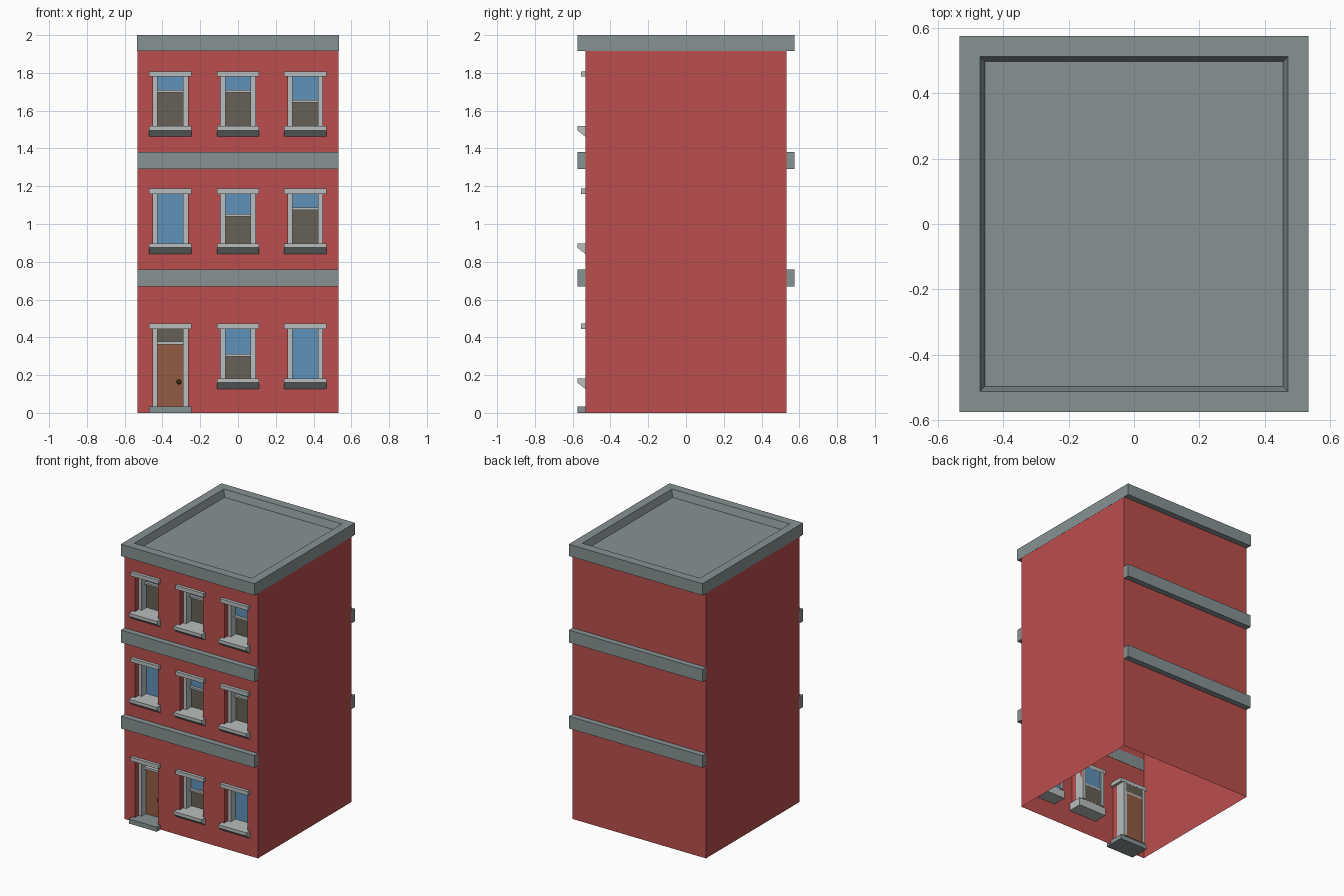
import bpy, bmesh, math
from mathutils import Matrix

if "Cube" in bpy.data.objects:
    bpy.data.objects.remove(bpy.data.objects["Cube"])


def material(name, rgb):
    m = bpy.data.materials.new(name)
    m.diffuse_color = (*rgb, 1)
    m.use_nodes = True
    m.node_tree.nodes["Principled BSDF"].inputs["Base Color"].default_value = m.diffuse_color
    return m


RED = material("red_brick", (0.50, 0.076, 0.076))
STONE = material("grey_stone", (0.242, 0.287, 0.292))
TRIM = material("light_trim", (0.485, 0.515, 0.515))
GLASS = material("blue_glass", (0.115, 0.287, 0.491))
DARK = material("dark_interior", (0.133, 0.120, 0.093))
DOOR = material("brown_door", (0.296, 0.107, 0.054))
KNOB = material("dark_knob", (0.061, 0.021, 0.010))

W = 0.533            # half width of the walls
BAND_Y = 0.575       # reach of bands, sills and cornice
BACK = -0.43         # inner end of the window recesses
TOP = 1.95           # walls end inside the cornice
HALF_OPEN, HALF_PANE, HALF_TRIM = 0.092, 0.067, 0.112


def finish(name, bm, mat):
    me = bpy.data.meshes.new(name)
    bm.to_mesh(me)
    bm.free()
    me.materials.append(mat)
    ob = bpy.data.objects.new(name, me)
    bpy.context.collection.objects.link(ob)
    return ob


def cube(bm, x0, x1, y0, y1, z0, z1):
    mat = (Matrix.Translation(((x0 + x1) / 2, (y0 + y1) / 2, (z0 + z1) / 2))
           @ Matrix.Diagonal((x1 - x0, y1 - y0, z1 - z0, 1)))
    bmesh.ops.create_cube(bm, size=1, matrix=mat)


def box(name, mat, *bounds):
    bm = bmesh.new()
    cube(bm, *bounds)
    return finish(name, bm, mat)


def prism_x(name, mat, x0, x1, profile):
    """Extrude a (y, z) profile along x."""
    bm = bmesh.new()
    f = bm.faces.new([bm.verts.new((x0, y, z)) for y, z in profile])
    out = bmesh.ops.extrude_face_region(bm, geom=[f])
    bmesh.ops.translate(bm, vec=(x1 - x0, 0, 0),
                        verts=[v for v in out["geom"] if isinstance(v, bmesh.types.BMVert)])
    bmesh.ops.recalc_face_normals(bm, faces=bm.faces)
    return finish(name, bm, mat)


# Openings: column centre, bottom, top, height of raised sash (None = closed)
COLS = (-0.358, 0.0, 0.356)
ROWS = ((0.183, (None, 0.305, None)),
        (0.898, (None, 1.045, 1.080)),
        (1.519, (1.702, 1.702, 1.650)))
OPEN_H = 0.261
openings = []
for r, (z, sashes) in enumerate(ROWS):
    for c, sash in enumerate(sashes):
        is_door = r == 0 and c == 0
        openings.append((COLS[c], 0.033 if is_door else z, z + OPEN_H, sash, is_door))

# Wall shell, open underneath, with recesses in the front
bm = bmesh.new()


def quad(*pts):
    bm.faces.new([bm.verts.new(p) for p in pts])


quad((W, -W, 0), (W, W, 0), (W, W, TOP), (W, -W, TOP))
quad((-W, W, 0), (-W, -W, 0), (-W, -W, TOP), (-W, W, TOP))
quad((W, W, 0), (-W, W, 0), (-W, W, TOP), (W, W, TOP))
# front wall: solid piers between columns, infill above and below openings
edges = [-W] + [c + s * HALF_OPEN for c in COLS for s in (-1, 1)] + [W]
for i in range(0, len(edges), 2):
    a, b = edges[i], edges[i + 1]
    quad((a, -W, 0), (b, -W, 0), (b, -W, TOP), (a, -W, TOP))
for c in COLS:
    a, b = c - HALF_OPEN, c + HALF_OPEN
    z = 0
    for cx, lo, hi, _, _ in openings:
        if cx == c:
            quad((a, -W, z), (b, -W, z), (b, -W, lo), (a, -W, lo))
            quad((a, -W, lo), (a, BACK, lo), (a, BACK, hi), (a, -W, hi))
            quad((b, BACK, lo), (b, -W, lo), (b, -W, hi), (b, BACK, hi))
            z = hi
    quad((a, -W, z), (b, -W, z), (b, -W, TOP), (a, -W, TOP))
bmesh.ops.remove_doubles(bm, verts=bm.verts, dist=1e-5)
finish("walls", bm, RED)

# Cornice with the sunken roof
bm = bmesh.new()
cube(bm, -W - 0.001, W + 0.001, -BAND_Y, BAND_Y, 1.915, 2.0)
roof = [f for f in bm.faces if f.normal.z > 0.9]
bmesh.ops.inset_region(bm, faces=roof, thickness=0.089, depth=0)
bmesh.ops.inset_region(bm, faces=roof, thickness=0.022, depth=0)
bmesh.ops.translate(bm, vec=(0, 0, -0.05), verts=roof[0].verts)
finish("roof_cornice", bm, STONE)

# Floor bands, front and back
for z0, z1 in ((0.67, 0.758), (1.29, 1.38)):
    box("front_band", STONE, -W, W, -BAND_Y, -W + 0.002, z0, z1)
    box("back_band", STONE, -W, W, W - 0.002, BAND_Y, z0, z1)

# Windows and door
for cx, lo, hi, sash, is_door in openings:
    a, b = cx - HALF_PANE, cx + HALF_PANE
    box("lintel", TRIM, cx - HALF_TRIM, cx + HALF_TRIM, -0.555, BACK, hi, hi + 0.028)
    for x0, x1 in ((cx - HALF_OPEN, a), (b, cx + HALF_OPEN)):
        box("jamb", TRIM, x0, x1, -0.492, BACK + 0.01, lo, hi)
    if is_door:
        box("door_step", STONE, cx - HALF_TRIM, cx + HALF_TRIM, -BAND_Y, BACK, 0, lo)
        box("door_panel", DOOR, a, b, -0.445, -0.425, lo, 0.365)
        box("transom_bar", TRIM, a, b, -0.465, -0.425, 0.363, 0.379)
        box("transom_pane", DARK, a, b, -0.439, -0.431, 0.379, hi)
        bm = bmesh.new()
        bmesh.ops.create_uvsphere(bm, u_segments=12, v_segments=8, radius=0.013,
                                  matrix=Matrix.Translation((cx + 0.045, -0.455, 0.164)))
        finish("door_knob", bm, KNOB)
        continue
    prism_x("sill", TRIM, cx - HALF_TRIM, cx + HALF_TRIM,
            [(-BAND_Y, lo), (-BAND_Y, lo - 0.023), (-W, lo - 0.056),
             (BACK, lo - 0.056), (BACK, lo)])
    box("window_glass", GLASS, a, b, -0.439, -0.431, sash or lo, hi)
    if sash:
        box("sash_rail", TRIM, a, b, -0.458, -0.428, sash - 0.006, sash + 0.007)
        box("open_window", DARK, a, b, -0.436, -0.429, lo, sash)
